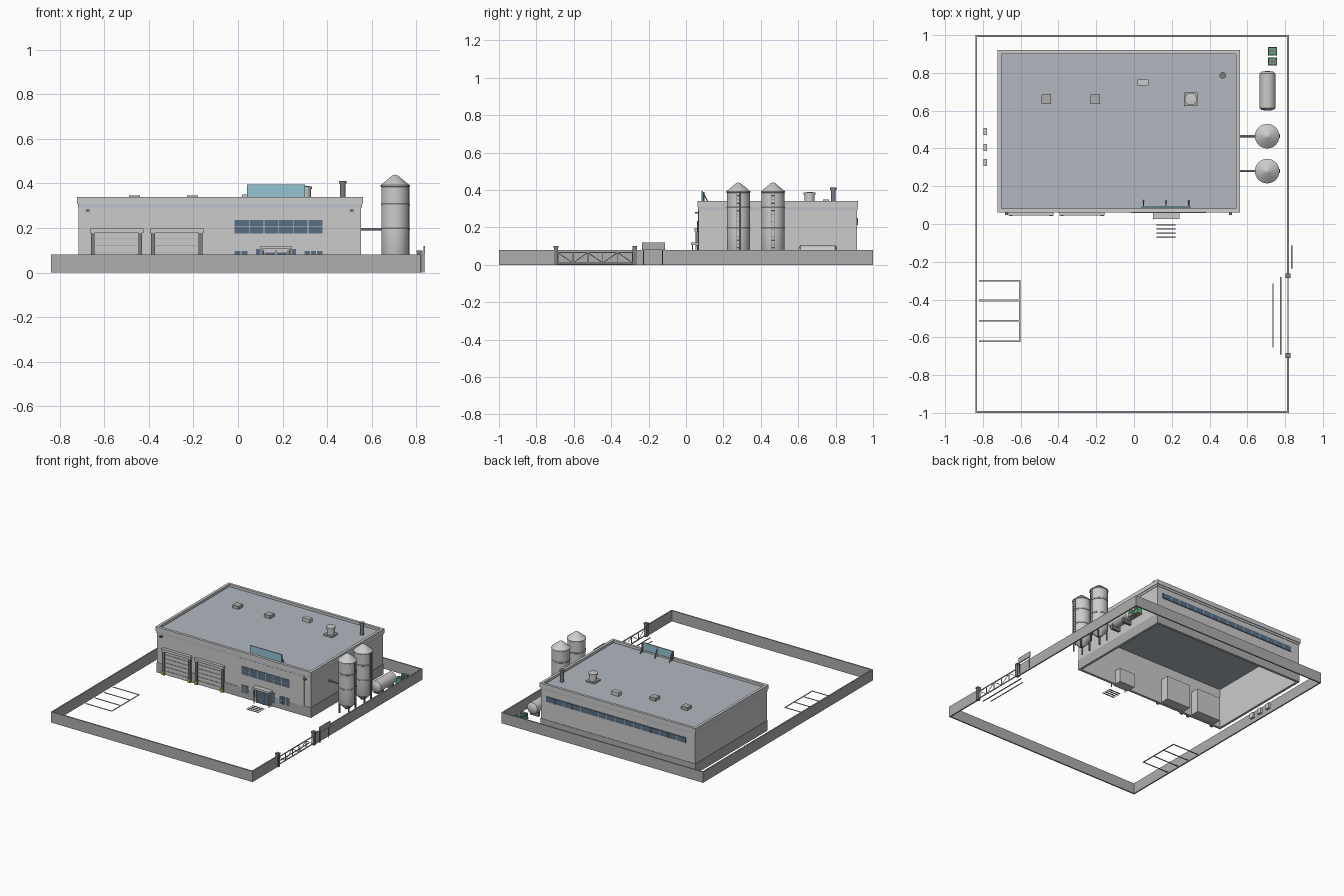
import bpy, bmesh, math
from mathutils import Vector, Matrix

if "Cube" in bpy.data.objects:
    bpy.data.objects.remove(bpy.data.objects["Cube"])


def mat(name, r, g, b):
    m = bpy.data.materials.new(name)
    m.diffuse_color = (r, g, b, 1)
    m.use_nodes = True
    m.node_tree.nodes["Principled BSDF"].inputs["Base Color"].default_value = m.diffuse_color
    return m


WALL = mat("wall_grey", .66, .67, .68)
FENCE = mat("fence_grey", .42, .42, .41)
ROOF = mat("roof_slate", .44, .48, .52)
TRIM = mat("trim_blue_grey", .5, .54, .58)
GLASS = mat("dark_glass", .1, .16, .23)
STEEL = mat("steel", .55, .56, .58)
DARK = mat("dark_metal", .2, .21, .22)
BLUE = mat("sign_blue", .3, .55, .65)
GREEN = mat("crate_green", .1, .42, .22)
YELLOW = mat("bumper_yellow", .75, .6, .12)
BROWN = mat("rail_brown", .42, .38, .28)


def finish(name, bm, m, smooth=False):
    bmesh.ops.recalc_face_normals(bm, faces=bm.faces)
    me = bpy.data.meshes.new(name)
    bm.to_mesh(me)
    bm.free()
    ob = bpy.data.objects.new(name, me)
    bpy.context.collection.objects.link(ob)
    if m:
        me.materials.append(m)
    if smooth:
        bpy.ops.object.select_all(action='DESELECT')
        ob.select_set(True)
        bpy.context.view_layer.objects.active = ob
        bpy.ops.object.shade_smooth_by_angle(angle=math.radians(35))
    return ob


def box(name, x0, x1, y0, y1, z0, z1, m=None):
    bm = bmesh.new()
    bmesh.ops.create_cube(bm, size=1, matrix=Matrix.Translation(
        ((x0 + x1) / 2, (y0 + y1) / 2, (z0 + z1) / 2)) @ Matrix.Diagonal((x1 - x0, y1 - y0, z1 - z0, 1)))
    return finish(name, bm, m)


def ring(name, x0, x1, y0, y1, z0, z1, t, m):
    """Rectangular hollow frame of wall thickness t."""
    bm = bmesh.new()
    loops = []
    for z, d in ((z0, 0), (z1, 0), (z1, t), (z0, t)):
        loops.append([bm.verts.new(p) for p in ((x0 + d, y0 + d, z), (x1 - d, y0 + d, z),
                                                (x1 - d, y1 - d, z), (x0 + d, y1 - d, z))])
    for k in range(4):
        a, b = loops[k], loops[(k + 1) % 4]
        for i in range(4):
            j = (i + 1) % 4
            bm.faces.new((a[i], a[j], b[j], b[i]))
    return finish(name, bm, m)


def rod(name, a, b, r, m, seg=12):
    a, b = Vector(a), Vector(b)
    d = b - a
    bm = bmesh.new()
    bmesh.ops.create_cone(bm, cap_ends=True, segments=seg, radius1=r, radius2=r, depth=d.length,
                          matrix=Matrix.Translation((a + b) / 2) @ d.to_track_quat('Z', 'Y').to_matrix().to_4x4())
    return finish(name, bm, m, seg > 6)


def lathe(name, profile, loc, m, rot=None, seg=32):
    bm = bmesh.new()
    vs = [bm.verts.new((r, 0, z)) for r, z in profile]
    es = [bm.edges.new(p) for p in zip(vs, vs[1:])]
    bmesh.ops.spin(bm, geom=vs + es, cent=(0, 0, 0), axis=(0, 0, 1), angle=math.tau, steps=seg)
    bmesh.ops.remove_doubles(bm, verts=bm.verts, dist=1e-5)
    bmesh.ops.transform(bm, verts=bm.verts, matrix=Matrix.Translation(loc) @ (rot or Matrix.Identity(4)))
    return finish(name, bm, m, True)


# perimeter wall: C-shaped outline left open at the gate
X0, X1, T = -.84, .82, .01
bm = bmesh.new()
outline = [(X1, -.28), (X1, 1), (X0, 1), (X0, -1), (X1, -1), (X1, -.69), (X1 - T, -.69), (X1 - T, -1 + T),
           (X0 + T, -1 + T), (X0 + T, 1 - T), (X1 - T, 1 - T), (X1 - T, -.28)]
f = bm.faces.new([bm.verts.new((x, y, 0)) for x, y in outline])
up = bmesh.ops.extrude_face_region(bm, geom=[f])["geom"]
bmesh.ops.translate(bm, verts=[v for v in up if isinstance(v, bmesh.types.BMVert)], vec=(0, 0, .08))
finish("perimeter_wall", bm, FENCE)

# building shell, open underneath
ring("building_walls", -.715, .553, .068, .913, 0, .31, .015, WALL)
ring("plinth", -.718, .556, .065, .916, 0, .075, .004, FENCE)
ring("trim_band", -.718, .556, .065, .916, .292, .308, .004, TRIM)
ring("parapet", -.722, .56, .061, .92, .308, .34, .02, WALL)
box("roof_slab", -.71, .548, .073, .908, .3, .322, ROOF)
box("office_facade", -.043, .5, .064, .07, .075, .292, WALL)

# loading docks
for x0, x1 in ((-.66, -.43), (-.39, -.16)):
    box("dock_door", x0 + .015, x1 - .015, .061, .15, .005, .185, STEEL)
    for x in (x0, x1 - .017):
        box("dock_jamb", x, x + .017, .052, .075, 0, .18, DARK)
        box("dock_bumper", x, x + .017, .042, .055, .005, .03, YELLOW)
    box("dock_hood", x0 - .005, x1 + .005, .046, .075, .178, .197, STEEL)
    for k in range(1, 6):
        box("door_rib", x0 + .017, x1 - .017, .058, .063, .03 * k, .03 * k + .003, FENCE)

# windows: dark panes with slim mullions
def window(x0, x1, z0, z1, cols, rows, y=.064):
    box("window_glass", x0, x1, y - .003, y + .008, z0, z1, GLASS)
    for i in range(1, cols):
        x = x0 + (x1 - x0) * i / cols
        box("mullion", x - .0015, x + .0015, y - .005, y, z0, z1, STEEL)
    for i in range(1, rows):
        z = z0 + (z1 - z0) * i / rows
        box("transom", x0, x1, y - .005, y, z - .0015, z + .0015, STEEL)


window(-.015, .38, .175, .235, 6, 2)
window(-.015, .042, .04, .096, 2, 2)
window(.298, .38, .04, .096, 3, 2)
window(.08, .1, .03, .105, 1, 1)
window(.24, .26, .03, .105, 1, 1)
box("rear_window_strip", -.64, .51, .905, .919, .212, .25, GLASS)
for i in range(1, 16):
    x = -.64 + 1.15 * i / 16
    box("rear_mullion", x - .0015, x + .0015, .915, .92, .212, .25, STEEL)

# entrance
box("entrance_box", .105, .235, .06, .13, 0, .105, WALL)
box("entrance_door", .118, .222, .055, .065, 0, .09, GLASS)
for x in (.112, .169, .222):
    box("door_frame", x, x + .005, .052, .062, 0, .1, STEEL)
box("entrance_canopy", .1, .24, .027, .07, .105, .12, STEEL)
for x in (.108, .232):
    rod("canopy_post", (x, .034, 0), (x, .034, .106), .003, STEEL)
for y in (-.07, -.048, -.026, -.005):
    box("path_stripe", .12, .22, y - .004, y + .004, 0, .004, STEEL)
for x in (-.675, .51):
    box("wall_lamp", x - .008, x + .008, .048, .07, .274, .283, DARK)

# roof sign panel and braces
box("roof_sign_panel", .04, .3, .084, .092, .338, .395, BLUE)
for x in (.05, .17, .29):
    rod("sign_post", (x, .095, .315), (x, .095, .39), .003, DARK)
    rod("sign_brace", (x, .125, .32), (x, .095, .38), .003, DARK)

# roof equipment
for x in (-.465, -.205):
    box("roof_hatch", x - .025, x + .025, .635, .685, .32, .345, FENCE)
box("roof_unit", .018, .077, .733, .765, .32, .35, WALL)
box("vent_base", .265, .337, .625, .697, .32, .332, FENCE)
lathe("roof_vent", [(0, .33), (.027, .33), (.027, .375), (.032, .375), (.032, .386), (0, .39)], (.301, .661, 0), STEEL)
lathe("chimney", [(0, .32), (.013, .32), (.013, .4), (.017, .4), (.017, .412), (0, .412)], (.47, .787, 0), DARK, seg=20)

# silos with hopper, legs, ladder and feed pipe
for y in (.28, .465):
    x = .705
    lathe("silo", [(0, .03), (.015, .03), (.06, .075), (.062, .08), (.062, .19), (.064, .192), (.064, .197), (.062, .199),
                   (.062, .3), (.064, .302), (.064, .307), (.062, .309), (.062, .385), (.065, .387), (.065, .392),
                   (.012, .436), (0, .44)], (x, y, 0), STEEL)
    for k in range(4):
        a = math.pi / 4 + k * math.pi / 2
        px, py = x + .054 * math.cos(a), y + .054 * math.sin(a)
        rod("silo_leg", (px, py, 0), (px, py, .09), .006, DARK, 8)
    for s in (-.009, .009):
        rod("ladder_rail", (.771, y + s, .01), (.771, y + s, .392), .0018, DARK, 6)
    for k in range(18):
        rod("ladder_rung", (.771, y - .009, .03 + .02 * k), (.771, y + .009, .03 + .02 * k), .0012, DARK, 6)
    rod("feed_pipe", (.545, y, .195), (.65, y, .195), .006, DARK)

# horizontal tank on saddles
lathe("storage_tank", [(0, -.105), (.03, -.102), (.042, -.092), (.042, .092), (.03, .102), (0, .105)],
      (.707, .705, .063), STEEL, Matrix.Rotation(math.pi / 2, 4, 'X'))
for y in (.645, .765):
    box("tank_saddle", .672, .742, y - .01, y + .01, 0, .04, DARK)

# crates on pallets, side units
for y in (.86, .915):
    box("pallet", .71, .757, y - .022, y + .022, 0, .008, BROWN)
    box("crate", .713, .754, y - .019, y + .019, .008, .045, GREEN)
    box("crate_lid", .711, .756, y - .008, y + .008, .03, .048, DARK)
for y in (.325, .405, .49):
    box("outdoor_unit", -.798, -.779, y - .018, y + .018, 0, .04, WALL)

# sliding gate: posts, truss frame, ground rails
for y in (-.274, -.696):
    box("gate_post", .803, .827, y - .011, y + .011, 0, .094, DARK)
    box("gate_post_cap", .801, .829, y - .013, y + .013, .09, .1, DARK)
GY0, GY1, gx = -.685, -.285, .815
for z in (.01, .065):
    box("gate_rail", gx - .003, gx + .003, GY0, GY1, z - .003, z + .003, STEEL)
n = 5
for i in range(n + 1):
    y = GY0 + (GY1 - GY0) * i / n
    box("gate_upright", gx - .0025, gx + .0025, y - .0025, y + .0025, .01, .065, STEEL)
    if i < n:
        y2 = y + (GY1 - GY0) / n
        za, zb = (.01, .065) if i % 2 else (.065, .01)
        rod("gate_brace", (gx, y, za), (gx, y2, zb), .002, STEEL, 6)
box("gate_track", .773, .78, -.69, -.28, 0, .004, BROWN)
box("stop_line", .732, .739, -.655, -.315, 0, .003, STEEL)

# notice board by the gate
box("notice_board", .832, .84, -.235, -.113, .08, .12, FENCE)
for y in (-.228, -.125):
    rod("notice_leg", (.835, y, 0), (.835, y, .1), .003, DARK, 8)

# parking bay lines
for y in (-.3, -.405, -.512, -.62):
    box("bay_line", -.82, -.605, y - .004, y + .004, 0, .003, STEEL)
box("bay_end_line", -.609, -.601, -.624, -.296, 0, .003, STEEL)
